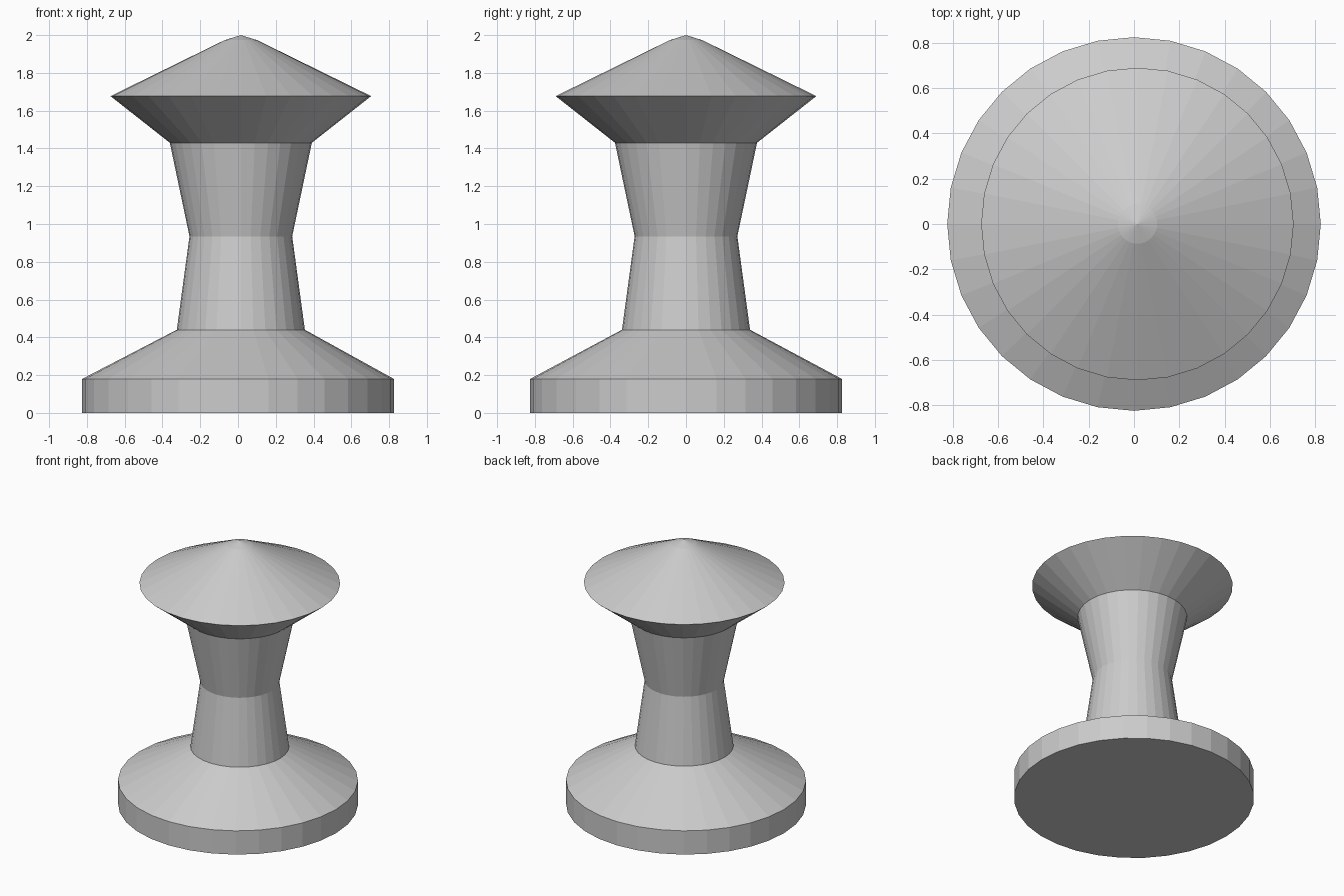
import bpy, bmesh
from math import cos, sin, tau

if "Cube" in bpy.data.objects:
    bpy.data.objects.remove(bpy.data.objects["Cube"])

SIDES = 32
# Lathe profile: (radius, height, x offset of ring); the neck and cap sit slightly off-centre
PROFILE = [
    (0.825, 0.00, 0.0),     # base disc
    (0.825, 0.18, 0.0),
    (0.339, 0.44, 0.015),   # foot of the neck
    (0.272, 0.935, 0.015),  # waist
    (0.376, 1.43, 0.015),   # top of the neck
    (0.69, 1.677, 0.015),   # cap rim
    (0.087, 1.973, 0.015),  # blunt tip
]
APEX = (0.015, 0, 2.0)

bm = bmesh.new()
rings = [[bm.verts.new((x + r * cos(tau * i / SIDES), r * sin(tau * i / SIDES), z))
          for i in range(SIDES)] for r, z, x in PROFILE]

# Side walls between neighbouring rings
for low, high in zip(rings, rings[1:]):
    for i in range(SIDES):
        j = (i + 1) % SIDES
        bm.faces.new((low[i], low[j], high[j], high[i]))

# Flat underside and pointed tip
bm.faces.new(rings[0][::-1])
tip = bm.verts.new(APEX)
for i in range(SIDES):
    bm.faces.new((rings[-1][i], rings[-1][(i + 1) % SIDES], tip))

bmesh.ops.recalc_face_normals(bm, faces=bm.faces)
mesh = bpy.data.meshes.new("turned_knob")
bm.to_mesh(mesh)
bm.free()
bpy.context.collection.objects.link(bpy.data.objects.new("turned_knob", mesh))
